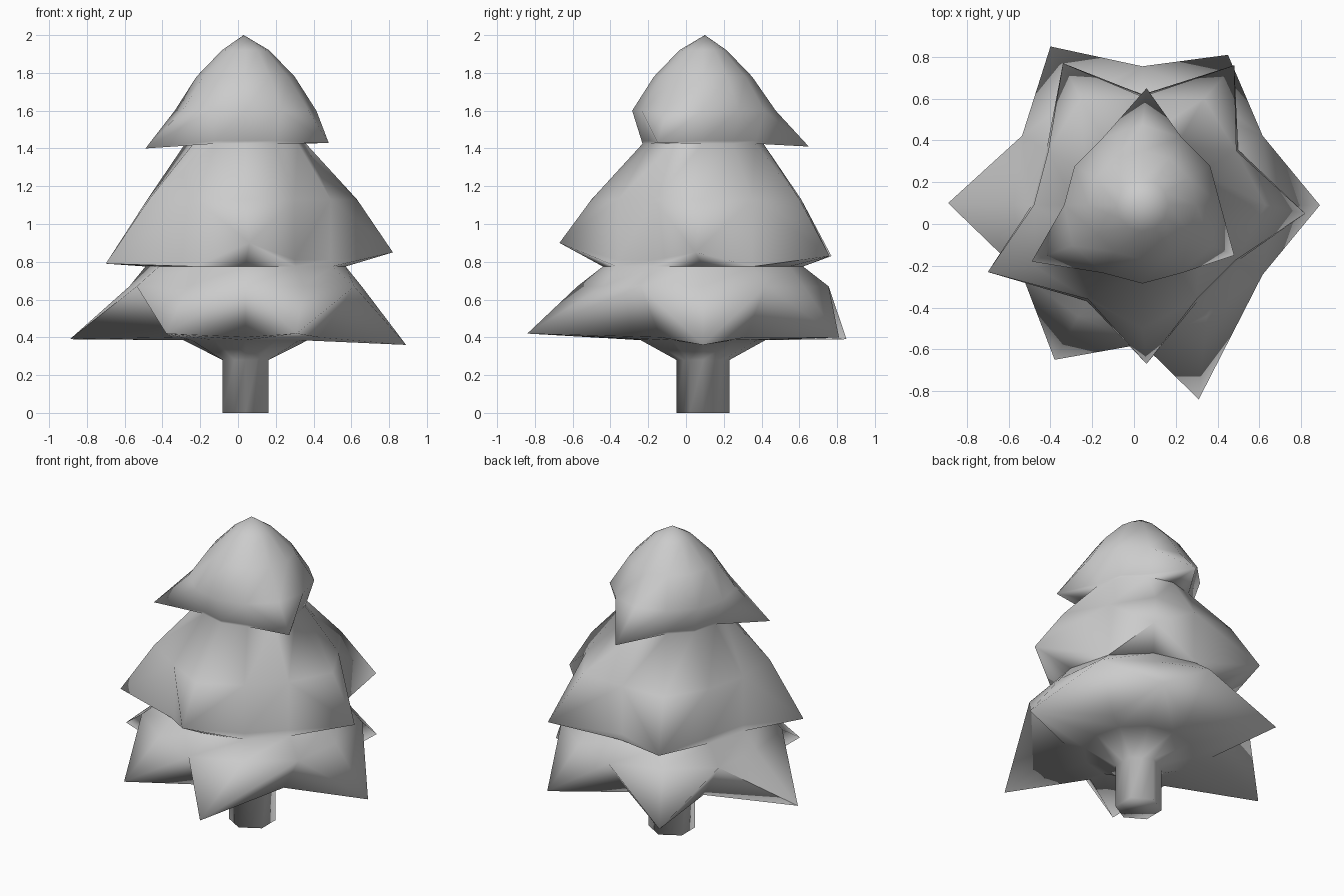
import bpy, bmesh, math

if "Cube" in bpy.data.objects:
    bpy.data.objects.remove(bpy.data.objects["Cube"])

CX, CY, N = 0.04, 0.09, 12      # trunk axis and number of spokes


def ring(bm, r, z, tips=None, special=(), r_special=0):
    """Ring of 12 points. 'tips' maps a spoke to an exact branch tip;
    spokes in 'special' use r_special."""
    pts = []
    for i in range(N):
        a = 2 * math.pi * i / N
        rr = r_special if i in special else r
        co = (CX + rr * math.cos(a), CY + rr * math.sin(a), z)
        pts.append(bm.verts.new(tips[i] if tips and i in tips else co))
    return pts


def bridge(bm, lo, hi, lo_tips, hi_tips):
    """Join two rings with triangles that fan out from the branch tips."""
    for i in range(N):
        j = (i + 1) % N
        if i in lo_tips or j in hi_tips:
            tris = (lo[i], lo[j], hi[j]), (lo[i], hi[j], hi[i])
        elif j in lo_tips or i in hi_tips:
            tris = (lo[i], lo[j], hi[i]), (lo[j], hi[j], hi[i])
        else:
            bm.faces.new((lo[i], lo[j], hi[j], hi[i]))
            continue
        for t in tris:
            bm.faces.new(t)


# branch tips of each tier, by spoke number
low_tips = {0: (0.89, 0.09, 0.36), 2: (0.45, 0.81, 0.40), 4: (-0.40, 0.85, 0.39),
            6: (-0.89, 0.10, 0.39), 8: (-0.38, -0.65, 0.42), 10: (0.31, -0.84, 0.42)}
mid_tips = {0: (0.82, 0.05, 0.85), 2: (0.48, 0.76, 0.83), 4: (-0.34, 0.77, 0.83),
            7: (-0.70, -0.23, 0.79), 9: (0.06, -0.67, 0.90)}
top_tips = {3: (0.06, 0.65, 1.41), 7: (-0.49, -0.18, 1.40), 11: (0.48, -0.15, 1.43)}
even = range(0, N, 2)

bm = bmesh.new()
layers = [
    # six-sided trunk and flare under the branches
    (ring(bm, 0.14, 0.0, None, even, 0.121), {}),
    (ring(bm, 0.14, 0.28, None, even, 0.121), {}),
    (ring(bm, 0.33, 0.385), {}),
    # lower tier: star rim, round shoulder, neck
    (ring(bm, 0.45, 0.40, low_tips), low_tips),
    (ring(bm, 0.665, 0.67, None, low_tips, 0.615), {}),
    (ring(bm, 0.53, 0.775), {}),
    # middle tier
    (ring(bm, 0.52, 0.81, mid_tips), mid_tips),
    (ring(bm, 0.52, 1.13, None, mid_tips, 0.59), {}),
    (ring(bm, 0.32, 1.425), {}),
    # upper tier and crown
    (ring(bm, 0.325, 1.44, top_tips), top_tips),
    (ring(bm, 0.375, 1.60, None, top_tips, 0.385), {}),
    (ring(bm, 0.26, 1.78), {}),
    (ring(bm, 0.125, 1.92), {}),
]
for (lo, lt), (hi, ht) in zip(layers, layers[1:]):
    bridge(bm, lo, hi, lt, ht)
bm.faces.new(layers[0][0][::-1])
crown = layers[-1][0]
apex = bm.verts.new((0.03, 0.10, 2.0))
for i in range(N):
    bm.faces.new((crown[i], crown[(i + 1) % N], apex))
bmesh.ops.recalc_face_normals(bm, faces=bm.faces)

mesh = bpy.data.meshes.new("pine_tree")
bm.to_mesh(mesh)
bm.free()
tree = bpy.data.objects.new("pine_tree", mesh)
bpy.context.collection.objects.link(tree)

# soft shading with crisp branch rims
bpy.context.view_layer.objects.active = tree
tree.select_set(True)
bpy.ops.object.shade_smooth_by_angle(angle=math.radians(95))
